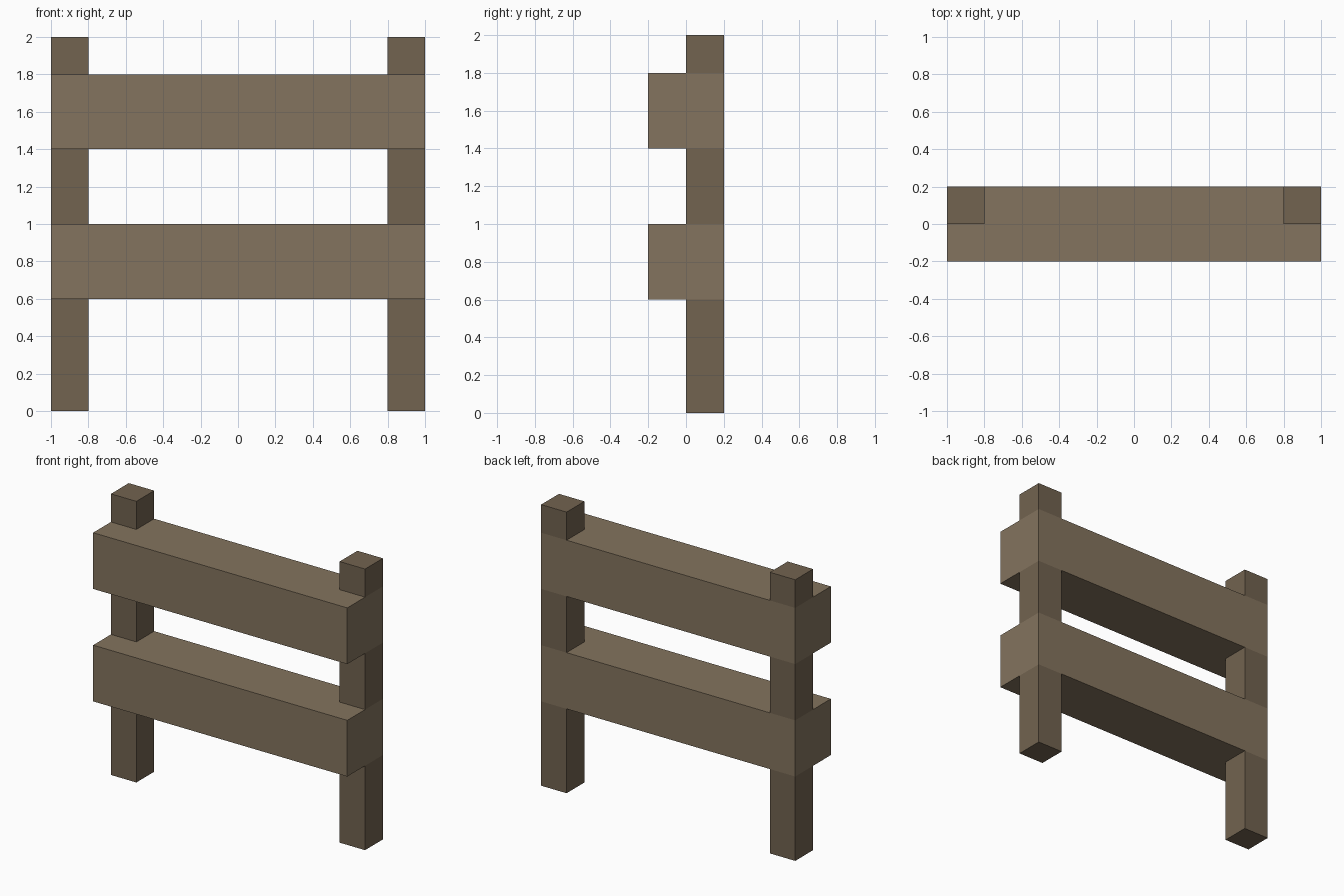
import bpy

if "Cube" in bpy.data.objects:
    bpy.data.objects.remove(bpy.data.objects["Cube"])


def material(name, color):
    mat = bpy.data.materials.new(name)
    mat.diffuse_color = (*color, 1.0)
    mat.use_nodes = True
    mat.node_tree.nodes["Principled BSDF"].inputs["Base Color"].default_value = mat.diffuse_color
    return mat


def box(name, x, y, z, mat):
    """Axis-aligned box from (min, max) ranges."""
    ranges = (x, y, z)
    bpy.ops.mesh.primitive_cube_add(size=1, location=[(a + b) / 2 for a, b in ranges])
    obj = bpy.context.object
    obj.name = name
    obj.scale = [b - a for a, b in ranges]
    bpy.ops.object.transform_apply(location=False, rotation=False, scale=True)
    obj.data.materials.append(mat)
    return obj


rail_wood = material("rail_wood", (0.23, 0.174, 0.112))
post_wood = material("post_wood", (0.168, 0.125, 0.08))

# Two wide rails, flush with the posts at the back and ends
for name, z in (("lower_rail", (0.6, 1.0)), ("upper_rail", (1.4, 1.8))):
    box(name, (-1, 1), (-0.2, 0.2), z, rail_wood)

# Posts, split where the rails pass through so no faces coincide
for side, x in (("left", (-1, -0.8)), ("right", (0.8, 1))):
    for part, z in (("foot", (0, 0.6)), ("middle", (1.0, 1.4)), ("top", (1.8, 2.0))):
        box(f"{side}_post_{part}", x, (0, 0.2), z, post_wood)
